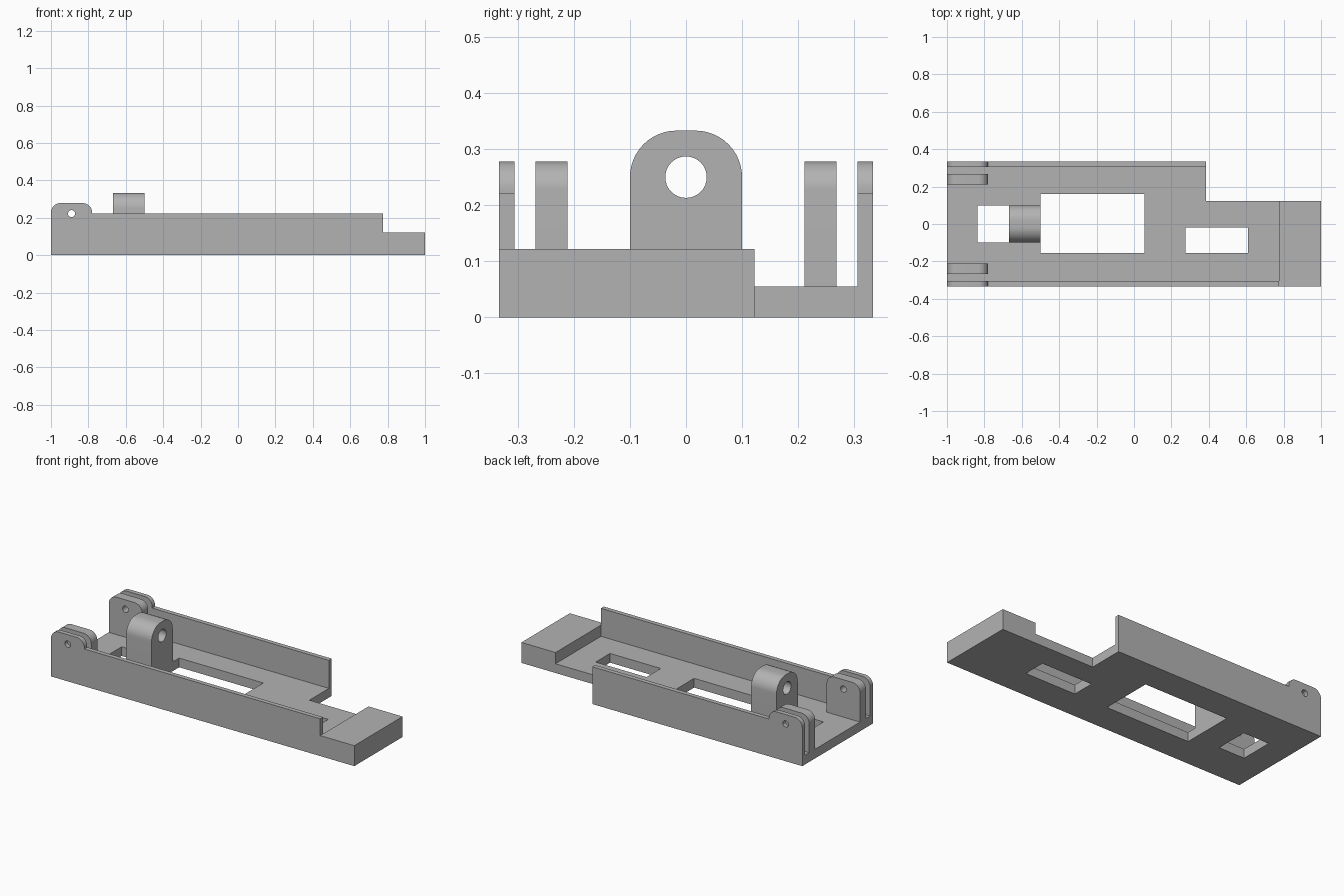
import bpy
from math import pi, sin, cos
from mathutils import Matrix, Vector

cube = bpy.data.objects.get("Cube")
if cube:
    bpy.data.objects.remove(cube, do_unlink=True)

grey = bpy.data.materials.new("plain grey")
grey.use_nodes = True
grey.diffuse_color = (0.45, 0.45, 0.45, 1)
grey.node_tree.nodes["Principled BSDF"].inputs["Base Color"].default_value = (0.45, 0.45, 0.45, 1)

# Plane axes: profile u, profile v, extrusion direction
FLAT = ((1, 0, 0), (0, 1, 0), (0, 0, 1))
SIDE = ((1, 0, 0), (0, 0, 1), (0, -1, 0))
ACROSS = ((0, 1, 0), (0, 0, 1), (1, 0, 0))


def arc(u, v, r, start, end, steps=12):
    angles = [start + (end - start) * i / steps for i in range(steps + 1)]
    return [(u + r * cos(a), v + r * sin(a)) for a in angles]


def circle(u, v, r):
    return arc(u, v, r, 0, 2 * pi, 32)[:-1]


def rect(u0, u1, v0, v1):
    return [(u0, v0), (u1, v0), (u1, v1), (u0, v1)]


def plate(name, loops, low, high, axes):
    """Extrude a filled outline (first loop) with holes (other loops)."""
    curve = bpy.data.curves.new(name, "CURVE")
    curve.dimensions = "2D"
    curve.fill_mode = "BOTH"
    curve.extrude = (high - low) / 2
    for loop in loops:
        spline = curve.splines.new("POLY")
        spline.points.add(len(loop) - 1)
        for point, (u, v) in zip(spline.points, loop):
            point.co = (u, v, 0, 1)
        spline.use_cyclic_u = True
    helper = bpy.data.objects.new(name, curve)
    mesh = bpy.data.meshes.new_from_object(helper)
    bpy.data.objects.remove(helper)
    bpy.data.curves.remove(curve)
    turn = Matrix(axes).transposed().to_4x4()
    mesh.transform(Matrix.Translation(Vector(axes[2]) * (low + high) / 2) @ turn)
    mesh.materials.clear()
    mesh.materials.append(grey)
    obj = bpy.data.objects.new(name, mesh)
    bpy.context.collection.objects.link(obj)
    bpy.ops.object.select_all(action="DESELECT")
    obj.select_set(True)
    bpy.context.view_layer.objects.active = obj
    bpy.ops.object.mode_set(mode="EDIT")
    bpy.ops.mesh.select_all(action="SELECT")
    bpy.ops.mesh.remove_doubles(threshold=0.0001)
    bpy.ops.mesh.normals_make_consistent(inside=False)
    bpy.ops.object.mode_set(mode="OBJECT")
    bpy.ops.object.shade_smooth_by_angle(angle=0.5)
    return obj


HALF, INNER, STEP = 0.333, 0.306, 0.122
FLOOR, WALL, EAR = 0.055, 0.222, 0.278
EAR_X, R = -0.78, 0.05

# Floor with its notched corner and three openings
outline = [(-1, -HALF), (1, -HALF), (1, STEP), (0.385, STEP), (0.385, HALF), (-1, HALF)]
openings = [rect(-0.837, -0.667, -0.1, 0.1),
            rect(-0.5, 0.055, -0.155, 0.16),
            rect(0.275, 0.61, -0.155, -0.02)]
plate("floor", [outline] + openings, 0, FLOOR, FLAT)

# Raised block at the notched end
plate("end_block", [rect(0.775, 1, -HALF, STEP)], FLOOR, STEP, FLAT)

# Side walls with rounded hinge ears, and a matching inner ear beside each
ear_top = (arc(EAR_X - R, EAR - R, R, pi / 2, 0)[::-1]
           + arc(-1 + R, EAR - R, R, pi / 2, pi))
pin_hole = circle(-0.89, WALL, 0.019)
for name, side, wall_end in (("front", 1, 0.775), ("back", -1, 0.385)):
    wall = [(-1, FLOOR), (wall_end, FLOOR), (wall_end, WALL), (EAR_X, WALL)]
    lug = [(-1, FLOOR), (EAR_X, FLOOR)]
    for part, base, near, far in (("wall", wall, INNER, HALF),
                                  ("inner_ear", lug, 0.211, 0.268)):
        low, high = sorted((side * near, side * far))
        plate(name + "_" + part, [base + ear_top, pin_hole], low, high, SIDE)

# Central bearing post with a round top and a bore along the length
W, TOP, RP = 0.1, 0.333, 0.083
post = ([(-W, FLOOR), (W, FLOOR)]
        + arc(W - RP, TOP - RP, RP, 0, pi / 2)
        + arc(-W + RP, TOP - RP, RP, pi / 2, pi))
plate("bearing_post", [post, circle(0, 0.25, 0.037)], -0.667, -0.5, ACROSS)
